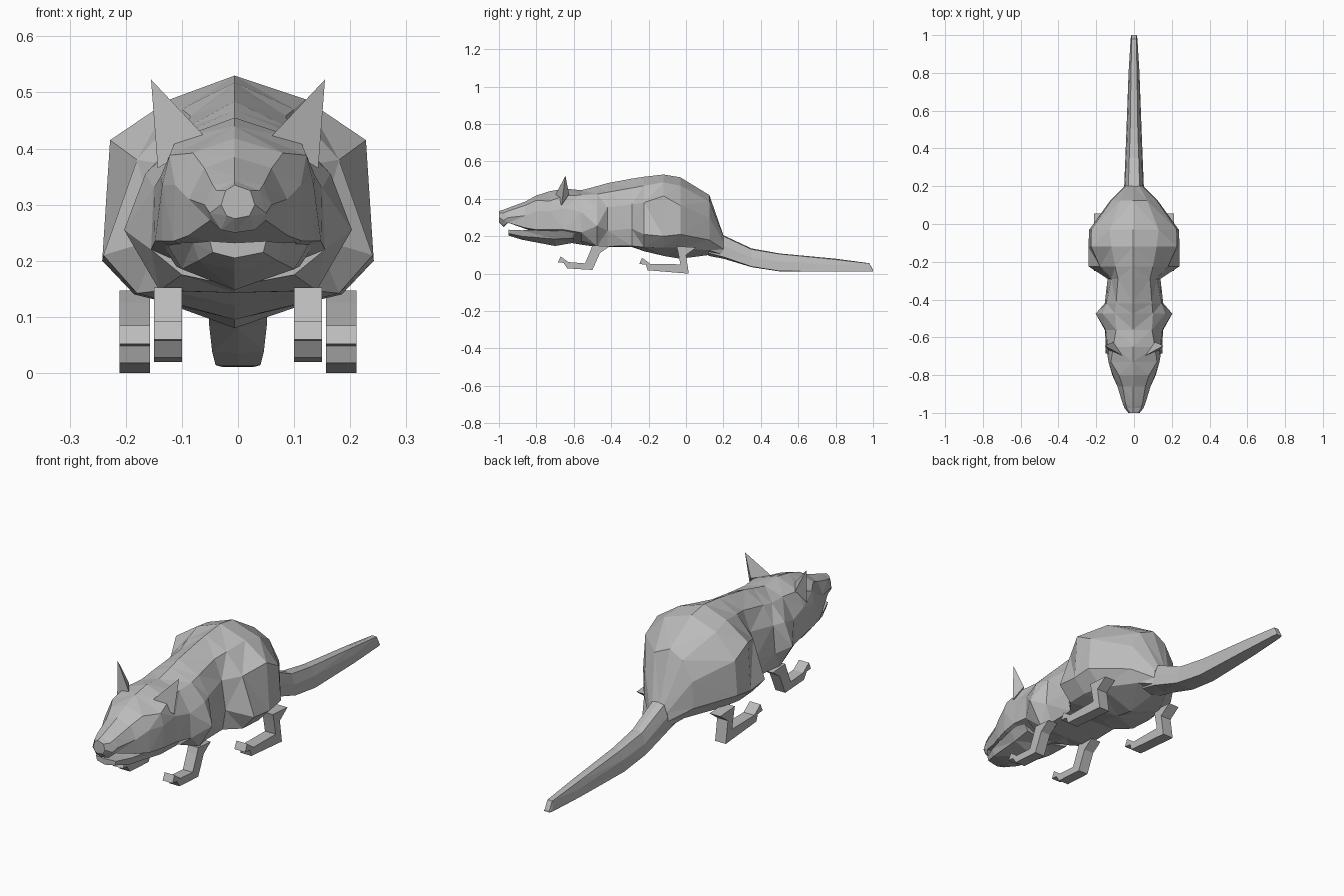
import bpy
import bmesh

# Remove the default cube
cube = bpy.data.objects.get("Cube")
if cube:
    bpy.data.objects.remove(cube, do_unlink=True)

# Single flat colour
grey = bpy.data.materials.new("plain_grey")
grey.use_nodes = True
colour = (0.5, 0.5, 0.5, 1)
grey.diffuse_color = colour
grey.node_tree.nodes["Principled BSDF"].inputs["Base Color"].default_value = colour


def finish(bm, name):
    """Turn a bmesh into a flat shaded object with the shared material."""
    bm.normal_update()
    bmesh.ops.triangulate(bm, faces=bm.faces[:], ngon_method="EAR_CLIP")
    bmesh.ops.recalc_face_normals(bm, faces=bm.faces[:])
    mesh = bpy.data.meshes.new(name)
    bm.to_mesh(mesh)
    bm.free()
    mesh.materials.append(grey)
    obj = bpy.data.objects.new(name, mesh)
    bpy.context.collection.objects.link(obj)
    return obj


def loft(name, sections, centre=-0.006):
    """Skin mirrored cross-sections: y, top z, side points (x, z), bottom z."""
    bm = bmesh.new()
    rings = []
    for y, top, sides, bottom in sections:
        outline = [(centre, top)] + list(sides) + [(centre, bottom)]
        outline += [(-x, z) for x, z in reversed(sides)]
        rings.append([bm.verts.new((x, y, z)) for x, z in outline])
    count = len(rings[0])
    for front, back in zip(rings, rings[1:]):
        for i in range(count):
            j = (i + 1) % count
            bm.faces.new((front[i], front[j], back[j], back[i]))
    bm.faces.new(rings[0])
    bm.faces.new(rings[-1])
    return finish(bm, name)


def extrude_profile(name, profile, x_inner, x_outer):
    """Extrude a side profile (y, z) across x."""
    bm = bmesh.new()
    inner = [bm.verts.new((x_inner, y, z)) for y, z in profile]
    outer = [bm.verts.new((x_outer, y, z)) for y, z in profile]
    bm.faces.new(inner)
    bm.faces.new(outer)
    count = len(profile)
    for i in range(count):
        j = (i + 1) % count
        bm.faces.new((inner[i], inner[j], outer[j], outer[i]))
    return finish(bm, name)


def mirrored(obj, left_name, right_name):
    """Name the left part and add its mirror image on the right."""
    obj.name = left_name
    bm = bmesh.new()
    bm.from_mesh(obj.data)
    for v in bm.verts:
        v.co.x = -v.co.x
    return finish(bm, right_name)


# Head with the upper jaw, from the nose to the neck
loft("head", [
    (-1.0, .335, [(.022, .325), (.03, .3), (.02, .28)], .275),
    (-.975, .342, [(.038, .325), (.05, .285), (.03, .255)], .25),
    (-.95, .352, [(.045, .335), (.06, .3), (.05, .272)], .272),
    (-.86, .385, [(.06, .365), (.088, .31), (.088, .245)], .24),
    (-.8, .418, [(.08, .392), (.112, .335), (.115, .235)], .22),
    (-.73, .44, [(.122, .388), (.135, .335), (.135, .235)], .19),
    (-.65, .455, [(.11, .417), (.138, .35), (.148, .235)], .17),
    (-.56, .446, [(.095, .42), (.15, .33), (.155, .22)], .155),
])

# Trunk with shoulders and haunches, from the neck to the root of the tail
loft("trunk", [
    (-.56, .446, [(.095, .42), (.15, .33), (.155, .22), (.1, .175)], .155),
    (-.475, .468, [(.1, .425), (.165, .355), (.203, .255), (.14, .147)], .143),
    (-.42, .484, [(.095, .435), (.145, .355), (.155, .23), (.125, .146)], .143),
    (-.29, .508, [(.085, .458), (.12, .37), (.14, .24), (.125, .148)], .143),
    (-.225, .518, [(.1, .47), (.18, .38), (.24, .21), (.18, .142)], .12),
    (-.12, .53, [(.12, .488), (.228, .415), (.242, .2), (.185, .14)], .095),
    (-.03, .515, [(.13, .47), (.226, .365), (.237, .21), (.165, .138)], .08),
    (.125, .42, [(.07, .385), (.12, .3), (.125, .18), (.08, .125)], .1),
    (.2, .205, [(.03, .2), (.045, .17), (.05, .13), (.045, .1)], .08),
])

# Tail, tapering and lying along the ground
loft("tail", [
    (.12, .26, [(.04, .24), (.055, .17), (.05, .11)], .095),
    (.2, .205, [(.03, .2), (.048, .15), (.052, .09)], .08),
    (.35, .135, [(.025, .13), (.04, .085), (.046, .038)], .035),
    (.5, .108, [(.02, .105), (.034, .065), (.04, .014)], .012),
    (.8, .08, [(.016, .075), (.024, .045), (.029, .011)], .011),
    (.98, .056, [(.012, .055), (.015, .035), (.018, .011)], .011),
    (1.0, .02, [(.012, .018), (.014, .014), (.014, .011)], .011),
], centre=0)

# Lower jaw, separated from the muzzle by the open mouth
loft("lower_jaw", [
    (-.95, .232, [(.05, .235), (.045, .215)], .205),
    (-.88, .225, [(.08, .232), (.07, .2)], .182),
    (-.7, .22, [(.13, .235), (.1, .185)], .148),
    (-.6, .22, [(.14, .235), (.11, .19)], .165),
])

# Ears: thin pointed pyramids
bm = bmesh.new()
tip, inner, low, rear = [bm.verts.new(p) for p in (
    (.155, -.645, .523), (.055, -.7, .417), (.143, -.665, .365), (.112, -.625, .425))]
for face in ((tip, inner, low), (tip, low, rear), (tip, rear, inner), (inner, rear, low)):
    bm.faces.new(face)
mirrored(finish(bm, "ear"), "left_ear", "right_ear")

# Legs: bent limbs with upturned toes
front_leg = [(-.5, .152), (-.41, .145), (-.46, .11), (-.5, .02), (-.635, .028),
             (-.655, .058), (-.685, .06), (-.67, .092), (-.63, .062), (-.54, .055),
             (-.51, .125)]
mirrored(extrude_profile("front_leg", front_leg, .1, .15),
         "left_front_leg", "right_front_leg")

hind_leg = [(-.05, .147), (.055, .14), (.0, .1), (.015, 0), (-.205, .018),
            (-.215, .048), (-.25, .052), (-.235, .085), (-.19, .052), (-.03, .05),
            (-.045, .125)]
mirrored(extrude_profile("hind_leg", hind_leg, .157, .211),
         "left_hind_leg", "right_hind_leg")
